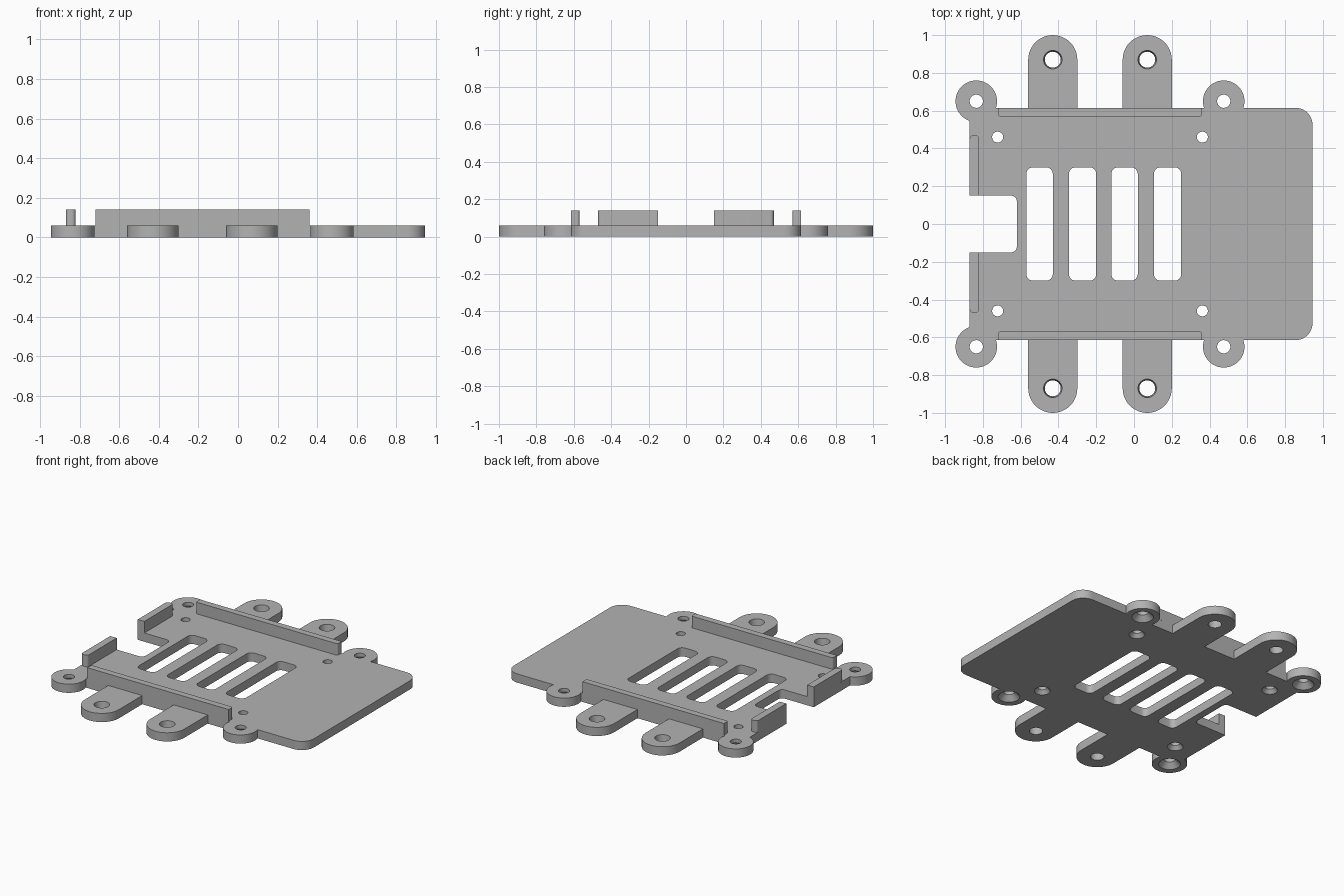
import bpy, bmesh, math

if "Cube" in bpy.data.objects:
    bpy.data.objects.remove(bpy.data.objects["Cube"])

T = 0.06      # plate thickness
H = 0.14      # overall height
Y = 0.615     # half depth of the plate

grey = bpy.data.materials.new("mid_grey")
grey.diffuse_color = (0.45, 0.45, 0.45, 1)
grey.use_nodes = True
grey.node_tree.nodes["Principled BSDF"].inputs["Base Color"].default_value = grey.diffuse_color


def arc(cx, cy, r, a0, a1, step=7.5):
    n = max(2, round(abs(a1 - a0) / step))
    return [(cx + r * math.cos(math.radians(a0 + (a1 - a0) * i / n)),
             cy + r * math.sin(math.radians(a0 + (a1 - a0) * i / n))) for i in range(n + 1)]


def rounded(x0, x1, y0, y1, radii):
    """Rectangle with a radius per corner: lower left, lower right, upper right, upper left."""
    pts = []
    corners = [(x0, y0, 1, 1, 180), (x1, y0, -1, 1, 270), (x1, y1, -1, -1, 0), (x0, y1, 1, -1, 90)]
    for (x, y, sx, sy, a), r in zip(corners, radii):
        pts += arc(x + sx * r, y + sy * r, r, a, a + 90, 15) if r else [(x, y)]
    return pts


def loft(bm, rings):
    """Closed solid through a stack of (outline, z) rings."""
    loops = [[bm.verts.new((x, y, z)) for x, y in pts] for pts, z in rings]
    n = len(loops[0])
    for a, b in zip(loops, loops[1:]):
        for i in range(n):
            bm.faces.new((a[i], a[(i + 1) % n], b[(i + 1) % n], b[i]))
    bm.faces.new(loops[0][::-1])
    bm.faces.new(loops[-1])


def make(name, bm):
    bmesh.ops.recalc_face_normals(bm, faces=bm.faces[:])
    me = bpy.data.meshes.new(name)
    bm.to_mesh(me)
    bm.free()
    ob = bpy.data.objects.new(name, me)
    bpy.context.collection.objects.link(ob)
    me.materials.append(grey)
    return ob


def smooth(ob):
    bpy.ops.object.select_all(action='DESELECT')
    ob.select_set(True)
    bpy.context.view_layer.objects.active = ob
    bpy.ops.object.shade_smooth_by_angle(angle=math.radians(25))


# Plate outline: left notch, corner ears, mounting lugs, rounded right corners
half = arc(-0.65, 0.12, 0.03, 0, 90, 15) + [(-0.87, 0.15)]
half += arc(-0.835, 0.65, 0.11, 251.4, -18.6)
for cx in (-0.43, 0.07):
    half += [(cx - 0.13, Y)] + arc(cx, 0.87, 0.13, 180, 0) + [(cx + 0.13, Y)]
half += arc(0.475, 0.65, 0.11, 198.6, -18.6)
half += arc(0.855, Y - 0.09, 0.09, 90, 0)
outline = half + [(x, -y) for x, y in reversed(half)]
bm = bmesh.new()
loft(bm, [(outline, 0), (outline, T)])
plate = make("base_plate", bm)

# Cutters for slots and holes
bm = bmesh.new()
for x0, x1 in ((-0.57, -0.43), (-0.345, -0.2), (-0.12, 0.02), (0.105, 0.25)):
    slot = rounded(x0, x1, -0.3, 0.3, [0.035] * 4)
    loft(bm, [(slot, -0.05), (slot, T + 0.05)])


def hole(x, y, profile):
    loft(bm, [(arc(x, y, r, 0, 360)[:-1], z) for r, z in profile])


for s in (1, -1):
    for x in (-0.835, 0.475):   # ear holes, countersunk underneath
        hole(x, s * 0.65, [(0.068, -0.05), (0.068, 0.0), (0.035, 0.035), (0.035, T + 0.05)])
    for x in (-0.722, 0.362):   # small holes, countersunk underneath
        hole(x, s * 0.46, [(0.05, -0.05), (0.05, 0.0), (0.029, 0.025), (0.029, T + 0.05)])
    for x in (-0.43, 0.07):     # lug holes, slightly tapered
        hole(x, s * 0.87, [(0.042, -0.05), (0.042, 0.0), (0.049, T), (0.049, T + 0.05)])
cutter = make("hole_cutter", bm)
cutter.hide_render = True

mod = plate.modifiers.new("holes", 'BOOLEAN')
mod.operation = 'DIFFERENCE'
mod.solver = 'EXACT'
mod.object = cutter
bpy.context.view_layer.objects.active = plate
bpy.ops.object.modifier_apply(modifier=mod.name)
bpy.data.objects.remove(cutter)
smooth(plate)

# Long rails and short end tabs on both sides
for s, side in ((1, "back"), (-1, "front")):
    rail = rounded(-0.72, 0.36, 0.57, Y, [0.012, 0.012, 0, 0])
    tab = rounded(-0.87, -0.82, 0.15, 0.47, [0, 0, 0.02, 0.02])
    for name, pts in (("long_rail_", rail), ("end_tab_", tab)):
        pts = [(x, s * y) for x, y in pts]
        bm = bmesh.new()
        loft(bm, [(pts, T), (pts, H)])
        smooth(make(name + side, bm))
